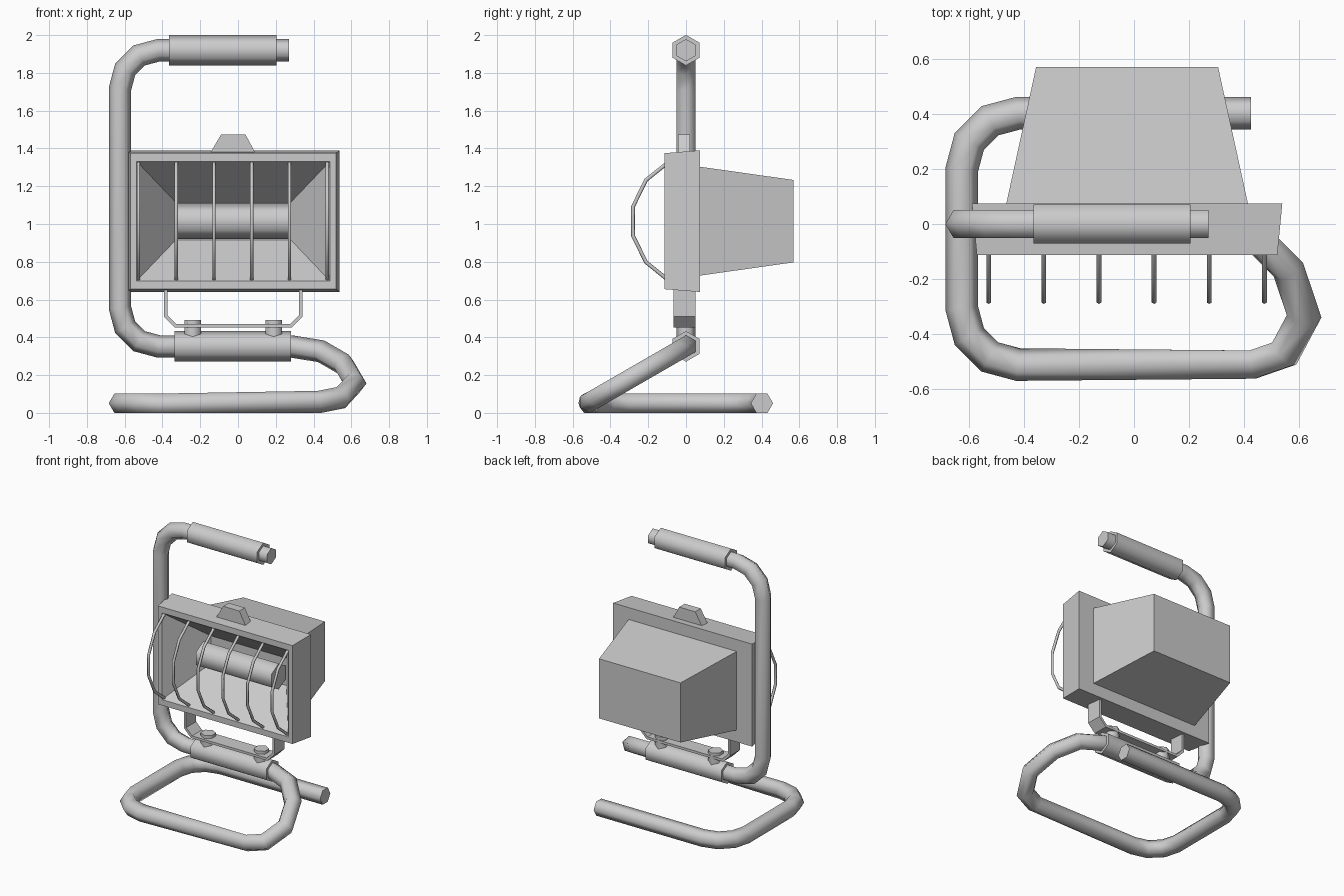
import bpy, bmesh
from math import sin, cos, pi, radians
from mathutils import Vector

if "Cube" in bpy.data.objects:
    bpy.data.objects.remove(bpy.data.objects["Cube"])

CX, CZ = -0.025, 1.015      # lamp head centre


def make(name, bm, smooth=False):
    bmesh.ops.recalc_face_normals(bm, faces=bm.faces)
    me = bpy.data.meshes.new(name)
    bm.to_mesh(me)
    bm.free()
    ob = bpy.data.objects.new(name, me)
    bpy.context.collection.objects.link(ob)
    if smooth:
        bpy.ops.object.select_all(action='DESELECT')
        ob.select_set(True)
        bpy.context.view_layer.objects.active = ob
        bpy.ops.object.shade_smooth_by_angle(angle=radians(65))
    return ob


def loft(name, rings, smooth=False):
    """Skin equal-length point rings and cap both ends."""
    bm = bmesh.new()
    vs = [[bm.verts.new(p) for p in r] for r in rings]
    n = len(vs[0])
    for a, b in zip(vs, vs[1:]):
        for i in range(n):
            j = (i + 1) % n
            bm.faces.new((a[i], a[j], b[j], b[i]))
    bm.faces.new(vs[0])
    bm.faces.new(vs[-1])
    return make(name, bm, smooth)


def sweep(name, path, radius, sides=6):
    """Mitred tube; path = [(point, bend-plane normal)], a corner lies in the bend plane."""
    pts = [Vector(p) for p, _ in path]
    rings = []
    for i, (_, nrm) in enumerate(path):
        d0 = (pts[i] - pts[max(i - 1, 0)]).normalized()
        d1 = (pts[min(i + 1, len(pts) - 1)] - pts[i]).normalized()
        t = (d0 + d1).normalized()
        stretch = 1 / max(t.dot(d1), t.dot(d0))
        side = Vector(nrm).cross(t).normalized()
        up = t.cross(side)
        ring = [pts[i] + radius * (side * cos(2 * pi * k / sides) * stretch
                                   + up * sin(2 * pi * k / sides)) for k in range(sides)]
        if rings:   # roll the ring to avoid twisting
            prev = rings[-1]
            off = pts[i] - pts[i - 1]
            k = min(range(sides), key=lambda k: 0.001 * k + sum(
                (ring[(q + k) % sides] - prev[q] - off).length for q in range(sides)))
            ring = ring[k:] + ring[:k]
        rings.append(ring)
    return loft(name, rings, True)


def prism(name, profile, y0, y1):
    return loft(name, [[(x, y, z) for x, z in profile] for y in (y0, y1)])


def arc(cx, cy, a0, a1, r=0.205, n=3):
    return [(cx + r * cos(radians(a0 + (a1 - a0) * i / n)),
             cy + r * sin(radians(a0 + (a1 - a0) * i / n))) for i in range(n + 1)]


# Bent tube frame: handle and upright, sloping front bend, floor loop
UP, TILT, FLOOR = (0, 1, 0), (0, -0.5, 0.866), (0, 0, 1)
upright = [(0.27, 1.92)] + arc(-0.42, 1.715, 90, 180) + arc(-0.42, 0.557, 180, 270)
slope = [(0.28, 0), (0.44, -0.045), (0.56, -0.165), (0.617, -0.335), (0.545, -0.47), (0.43, -0.51)]
floor = arc(-0.42, -0.305, 270, 180) + arc(-0.42, 0.197, 180, 90) + [(0.425, 0.402)]
path = [((x, 0, z), UP) for x, z in upright]
path += [((x, y, 0.352 + y * 0.577), TILT) for x, y in slope]
path += [((x, y, 0.051), FLOOR) for x, y in floor]
sweep("tube_frame", path, 0.059)

# Hand grip and clamp sleeve
for name, x0, x1, z in (("hand_grip", -0.365, 0.205, 1.92), ("clamp_sleeve", -0.335, 0.28, 0.352)):
    sweep(name, [((x0, 0, z), UP), ((x1, 0, z), UP)], 0.081)


# Lamp head: housing, flange, rim and recessed reflector as one skin
def rect(hw, hh, y):
    return [(CX + sx * hw, y, CZ + sz * hh) for sx, sz in ((-1, -1), (1, -1), (1, 1), (-1, 1))]


loft("lamp_head", [rect(0.33, 0.218, 0.57), rect(0.438, 0.288, 0.075),
                   rect(0.563, 0.375, 0.075), rect(0.545, 0.36, -0.113),
                   rect(0.512, 0.317, -0.113), rect(0.305, 0.1, 0.16)])

# Bulb
sweep("bulb", [((-0.33, 0.07, CZ), UP), ((0.28, 0.07, CZ), UP)], 0.095)

# Top latch
prism("top_latch", [(-0.145, 1.38), (0.09, 1.38), (0.04, 1.473), (-0.09, 1.473)], -0.042, 0.022)

# Guard wires
half = [(-0.10, 0.307), (-0.212, 0.217), (-0.28, 0.078)]
wire = [(y, CZ + z) for y, z in half] + [(y, CZ - z) for y, z in reversed(half)]
for i in range(6):
    x = -0.527 + 0.2 * i
    sweep(f"guard_wire_{i + 1}", [((x, y, z), (1, 0, 0)) for y, z in wire], 0.01)

# Mounting bracket strap
outer = [(0.367, 0.66), (0.367, 0.51), (0.31, 0.452)]
inner = [(0.349, 0.66), (0.349, 0.518), (0.302, 0.47)]
strap = [(CX - x, z) for x, z in outer] + [(CX + x, z) for x, z in reversed(outer)]
strap += [(CX + x, z) for x, z in inner] + [(CX - x, z) for x, z in reversed(inner)]
prism("bracket_strap", strap, -0.065, 0.05)

# Bracket bolts
for side, x in (("left", -0.24), ("right", 0.19)):
    sweep(f"bolt_{side}", [((x, 0, 0.38), (1, 0, 0)), ((x, 0, 0.492), (1, 0, 0))], 0.051)
